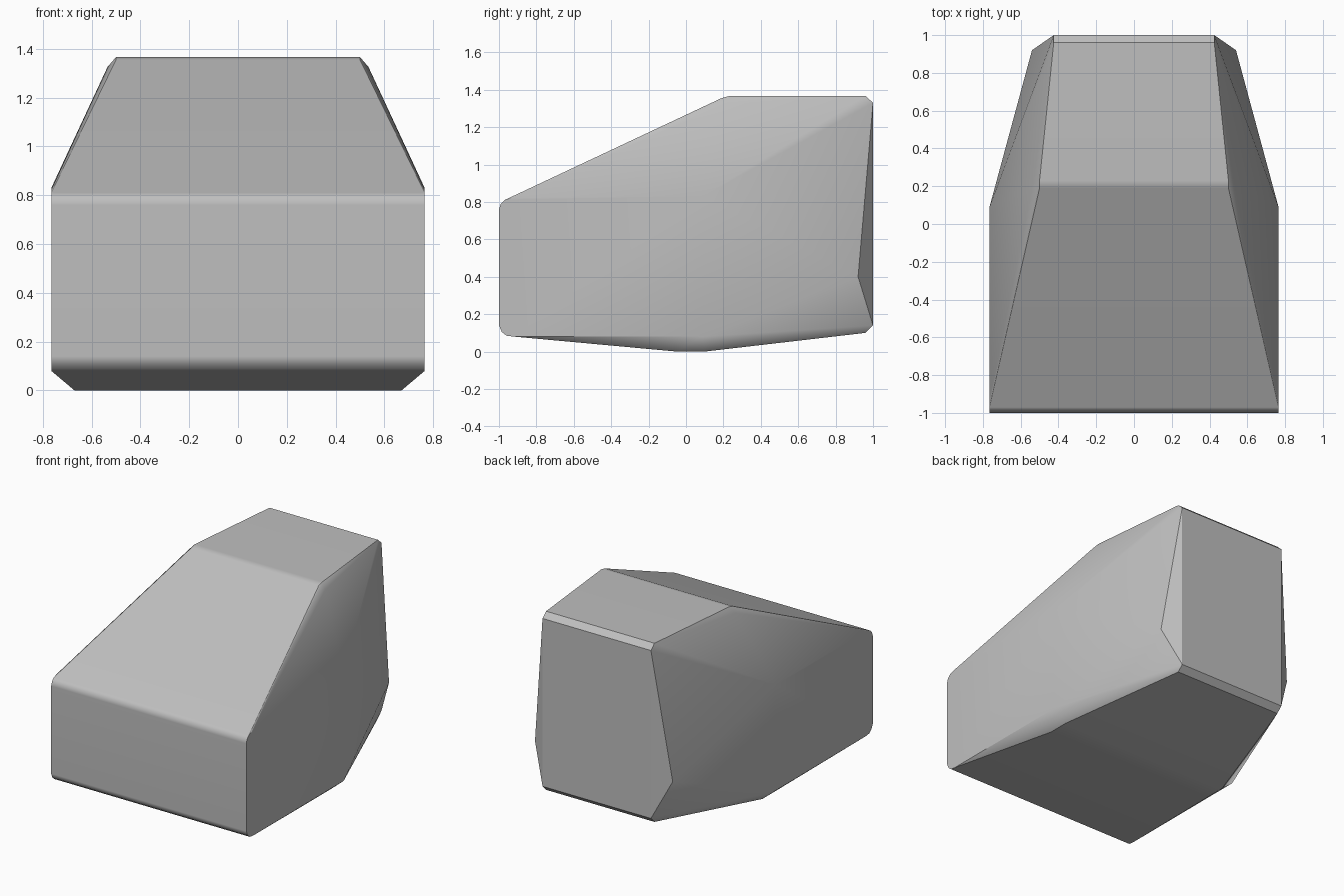
import bpy, bmesh, math

cube = bpy.data.objects.get("Cube")
if cube:
    bpy.data.objects.remove(cube)

# One flat grey
stone = bpy.data.materials.new("stone_grey")
stone.use_nodes = True
grey = (0.52, 0.52, 0.52, 1)
stone.diffuse_color = grey
stone.node_tree.nodes["Principled BSDF"].inputs["Base Color"].default_value = grey

# Half-width of each outline section, with its side profile points (y, z)
sections = [
    (0.765, [(-0.93, 0.823), (-0.97, 0.81), (-0.99, 0.79), (-1, 0.76)]),    # upper nose
    (0.765, [(-1, 0.14), (-0.985, 0.105), (-0.96, 0.085), (-0.92, 0.08)]),  # lower nose
    (0.765, [(0.09, 0.83), (0.09, 0.08)]),                                  # widest flank
    (0.67, [(-0.05, 0), (0.1, 0)]),                                         # base ridge
    (0.5, [(0.19, 1.355), (0.23, 1.366)]),                                  # crown front
    (0.535, [(0.21, 1.325)]),                                               # crown chamfer
    (0.425, [(0.96, 1.366), (1, 1.33), (1, 0.14), (0.96, 0.1)]),            # back face
    (0.54, [(0.92, 0.4)]),                                                  # rear flank corner
]

# Wrap the mirrored outline in a convex skin and merge its flat faces
bm = bmesh.new()
for width, profile in sections:
    for y, z in profile:
        for side in (-1, 1):
            bm.verts.new((side * width, y, z))
hull = bmesh.ops.convex_hull(bm, input=bm.verts)
unused = {v for v in hull["geom_interior"] + hull["geom_unused"]
          if isinstance(v, bmesh.types.BMVert)}
bmesh.ops.delete(bm, geom=list(unused), context='VERTS')
bmesh.ops.dissolve_limit(bm, angle_limit=math.radians(0.5),
                         verts=bm.verts, edges=bm.edges)
bmesh.ops.recalc_face_normals(bm, faces=bm.faces)
mesh = bpy.data.meshes.new("faceted_block")
bm.to_mesh(mesh)
bm.free()

block = bpy.data.objects.new("faceted_block", mesh)
bpy.context.collection.objects.link(block)
mesh.materials.append(stone)

# Soft shading on the small bevels, flat on the broad faces
for other in bpy.context.selected_objects:
    other.select_set(False)
block.select_set(True)
bpy.context.view_layer.objects.active = block
bpy.ops.object.shade_smooth_by_angle(angle=math.radians(30))
weighted = block.modifiers.new("weighted_normals", 'WEIGHTED_NORMAL')
weighted.keep_sharp = True
